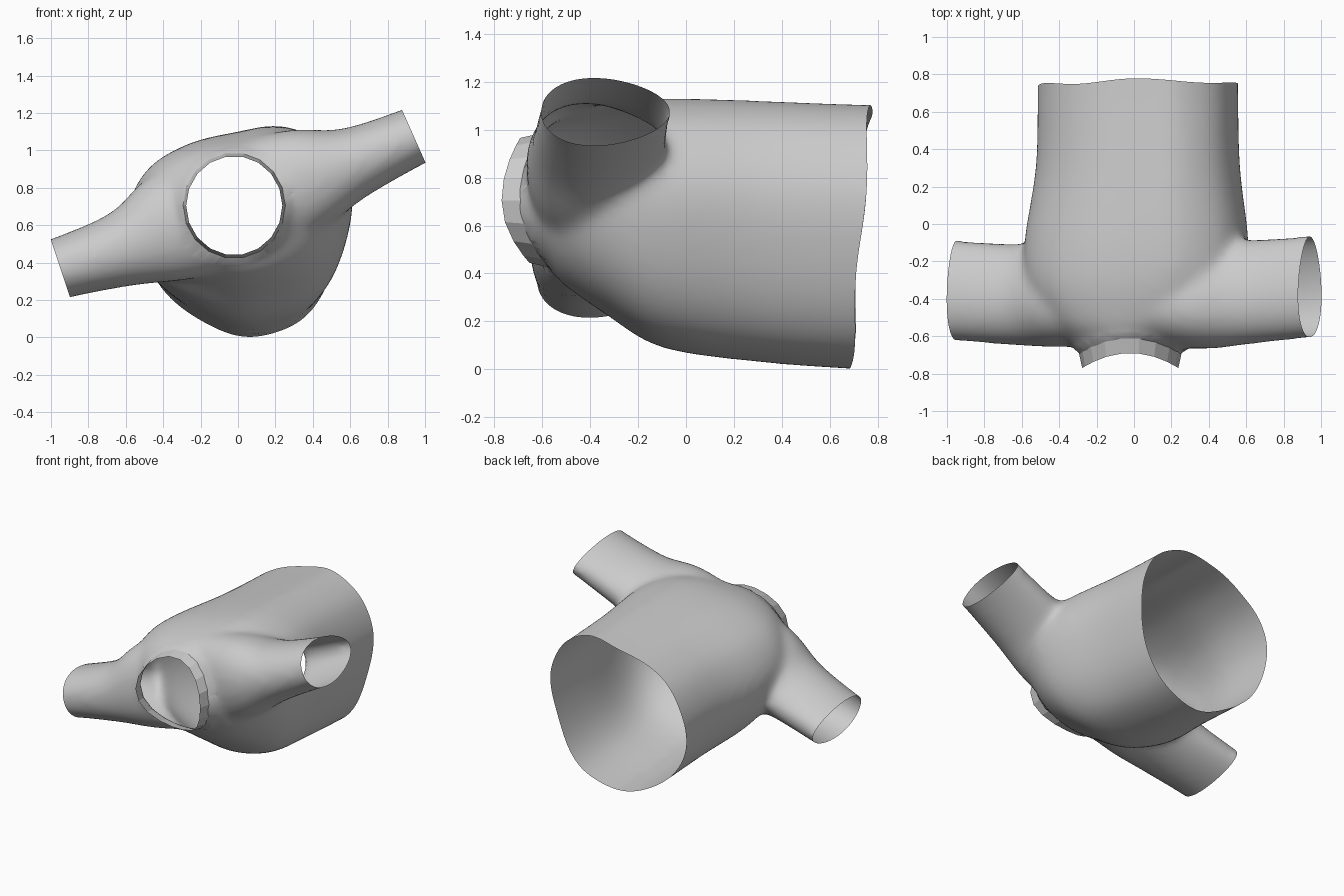
import bpy, bmesh
from math import sin, cos, pi, atan2, hypot
from mathutils import Vector

if "Cube" in bpy.data.objects:
    bpy.data.objects.remove(bpy.data.objects["Cube"])

NECK_X, NECK_Z = -0.02, 0.705


def catmull(pts, steps, closed):
    """Smooth curve through the given points."""
    pts = [Vector(p) for p in pts]
    n, out = len(pts), []
    for i in range(n if closed else n - 1):
        get = lambda k: pts[k % n] if closed else pts[min(max(k, 0), n - 1)]
        a, b, c, d = get(i - 1), get(i), get(i + 1), get(i + 2)
        for s in range(steps):
            t = s / steps
            out.append(0.5 * (2 * b + (c - a) * t + (2 * a - 5 * b + 4 * c - d) * t * t
                              + (3 * b - a - 3 * c + d) * t ** 3))
    return out if closed else out + [pts[-1]]


def loft(bm, rings, steps):
    """Closed tube through rings, interpolated smoothly along its length."""
    rails = [catmull([r[i] for r in rings], steps, False) for i in range(len(rings[0]))]
    rows = [[bm.verts.new(rail[k]) for rail in rails] for k in range(len(rails[0]))]
    n = len(rails)
    for a, b in zip(rows, rows[1:]):
        for i in range(n):
            bm.faces.new((a[i], a[(i + 1) % n], b[(i + 1) % n], b[i]))
    for row in (rows[0], rows[-1]):
        c = bm.verts.new(sum((v.co for v in row), Vector()) / n)
        for i in range(n):
            bm.faces.new((row[i], row[(i + 1) % n], c))


def saddle(a):
    """Depth of the neckline around its opening."""
    return -0.70 + (0.08 if sin(a) > 0 else 0.12) * sin(a) ** 2


def neck_ring(r, dy, angles):
    return [(NECK_X + 0.97 * r * cos(a), saddle(a) + dy, NECK_Z + r * sin(a)) for a in angles]


# torso cross-section (x, z), seen from the front
section = catmull([(0.05, 0), (0.27, 0.05), (0.41, 0.16), (0.505, 0.35), (0.56, 0.62),
                   (0.54, 0.82), (0.43, 1.01), (0.22, 1.11), (0.0, 1.075), (-0.22, 1.01),
                   (-0.41, 0.87), (-0.51, 0.65), (-0.49, 0.42), (-0.37, 0.22),
                   (-0.16, 0.07)], 4, True)
section = [Vector(((p.x - 0.025) / 0.535, (p.y - 0.555) / 0.555)) for p in section]

# torso stations: y, xmin, xmax, zmin, zmax, roundness
stations = [(1.0, -0.51, 0.555, -0.01, 1.10, 0), (0.7, -0.51, 0.555, 0.0, 1.105, 0),
            (0.3, -0.52, 0.565, 0.03, 1.12, 0), (-0.1, -0.58, 0.61, 0.09, 1.13, 0),
            (-0.33, -0.56, 0.585, 0.225, 1.11, 0.05), (-0.52, -0.46, 0.46, 0.36, 1.05, 0.4)]
bm = bmesh.new()
rings = []
for y, x0, x1, z0, z1, w in stations:
    ring = []
    for p in section:
        q = p.lerp(p.normalized(), w)
        ring.append(((x0 + x1) / 2 + q.x * (x1 - x0) / 2, y,
                     (z0 + z1) / 2 + q.y * (z1 - z0) / 2))
    rings.append(ring)
angles = [atan2(p.y, p.x) for p in section]
rings += [neck_ring(0.295, 0.02, angles), neck_ring(0.285, -0.12, angles)]
loft(bm, rings, 5)

# both sleeves as one slanting egg-section tube through the shoulders:
# x, y, z, half depth in y, half thickness, slope angle
arms = [(-1.15, -0.35, 0.31, 0.27, 0.158, 0.3), (-0.95, -0.355, 0.37, 0.27, 0.161, 0.3),
        (-0.62, -0.378, 0.472, 0.272, 0.20, 0.32), (-0.36, -0.378, 0.585, 0.28, 0.29, 0.4),
        (0, -0.37, 0.71, 0.27, 0.32, 0.38), (0.36, -0.378, 0.845, 0.29, 0.275, 0.35),
        (0.62, -0.363, 0.935, 0.28, 0.19, 0.38), (0.94, -0.335, 1.075, 0.274, 0.153, 0.42),
        (1.15, -0.33, 1.165, 0.272, 0.148, 0.42)]
rings = []
for x, y, z, ry, rt, tilt in arms:
    ring = []
    for a in (2 * pi * k / 40 for k in range(40)):
        t = rt * sin(a) * (1 - 0.2 * cos(a))
        ring.append((x - sin(tilt) * t, y + ry * cos(a), z + cos(tilt) * t))
    rings.append(ring)
loft(bm, rings, 5)
bmesh.ops.recalc_face_normals(bm, faces=bm.faces)

# weld torso and sleeves into one soft cloth surface
mesh = bpy.data.meshes.new("shirt")
bm.to_mesh(mesh)
bm.free()
shirt = bpy.data.objects.new("shirt", mesh)
bpy.context.collection.objects.link(shirt)
rem = shirt.modifiers.new("weld", 'REMESH')
rem.mode, rem.voxel_size = 'VOXEL', 0.022
smo = shirt.modifiers.new("soften", 'SMOOTH')
smo.factor, smo.iterations = 0.5, 20
dep = bpy.context.evaluated_depsgraph_get()
bm = bmesh.new()
bm.from_mesh(shirt.evaluated_get(dep).to_mesh())
shirt.modifiers.clear()

# cut the hem and the two cuffs open
for co, no in (((0, 0.77, 1.1), (0, 1.1, -0.08)),
               ((-1.0, 0, 0.52), (-0.30, 0, -0.10)),
               ((0.88, 0, 1.21), (0.27, 0, 0.12))):
    bmesh.ops.bisect_plane(bm, geom=bm.verts[:] + bm.edges[:] + bm.faces[:],
                           plane_co=co, plane_no=no, clear_outer=True)

# gentle waves along the hem
for v in bm.verts:
    if v.co.y > 0.5:
        a = atan2(v.co.z - 0.55, v.co.x)
        v.co.y += 0.01 * sin(5 * a) * (v.co.y - 0.5) / 0.25


# open the neck along the saddle line and tidy its border
def neck_polar(v):
    dx, dz = v.co.x - NECK_X, v.co.z - NECK_Z
    return hypot(dx, dz), atan2(dz, dx)


def past_neckline(v):
    r, a = neck_polar(v)
    return r < 0.31 and v.co.y < saddle(a) + 0.005


bmesh.ops.delete(bm, geom=[v for v in bm.verts if past_neckline(v)], context='VERTS')
for v in bm.verts:
    r, a = neck_polar(v)
    if v.is_boundary and v.co.y < -0.45 and r < 0.34:
        v.co = neck_ring(0.277, 0.005, [a])[0]
bm.to_mesh(mesh)
bm.free()
for p in mesh.polygons:
    p.use_smooth = True

# faceted collar band standing on the neckline
bm = bmesh.new()
N = 18
turn = [2 * pi * k / N for k in range(N)]
rows = [[bm.verts.new(c) for c in neck_ring(r, dy, turn)]
        for r, dy in ((0.283, 0.01), (0.265, -0.07))]
for i in range(N):
    j = (i + 1) % N
    bm.faces.new((rows[0][i], rows[0][j], rows[1][j], rows[1][i]))
bmesh.ops.recalc_face_normals(bm, faces=bm.faces)
cm = bpy.data.meshes.new("collar")
bm.to_mesh(cm)
bm.free()
collar = bpy.data.objects.new("collar", cm)
bpy.context.collection.objects.link(collar)
